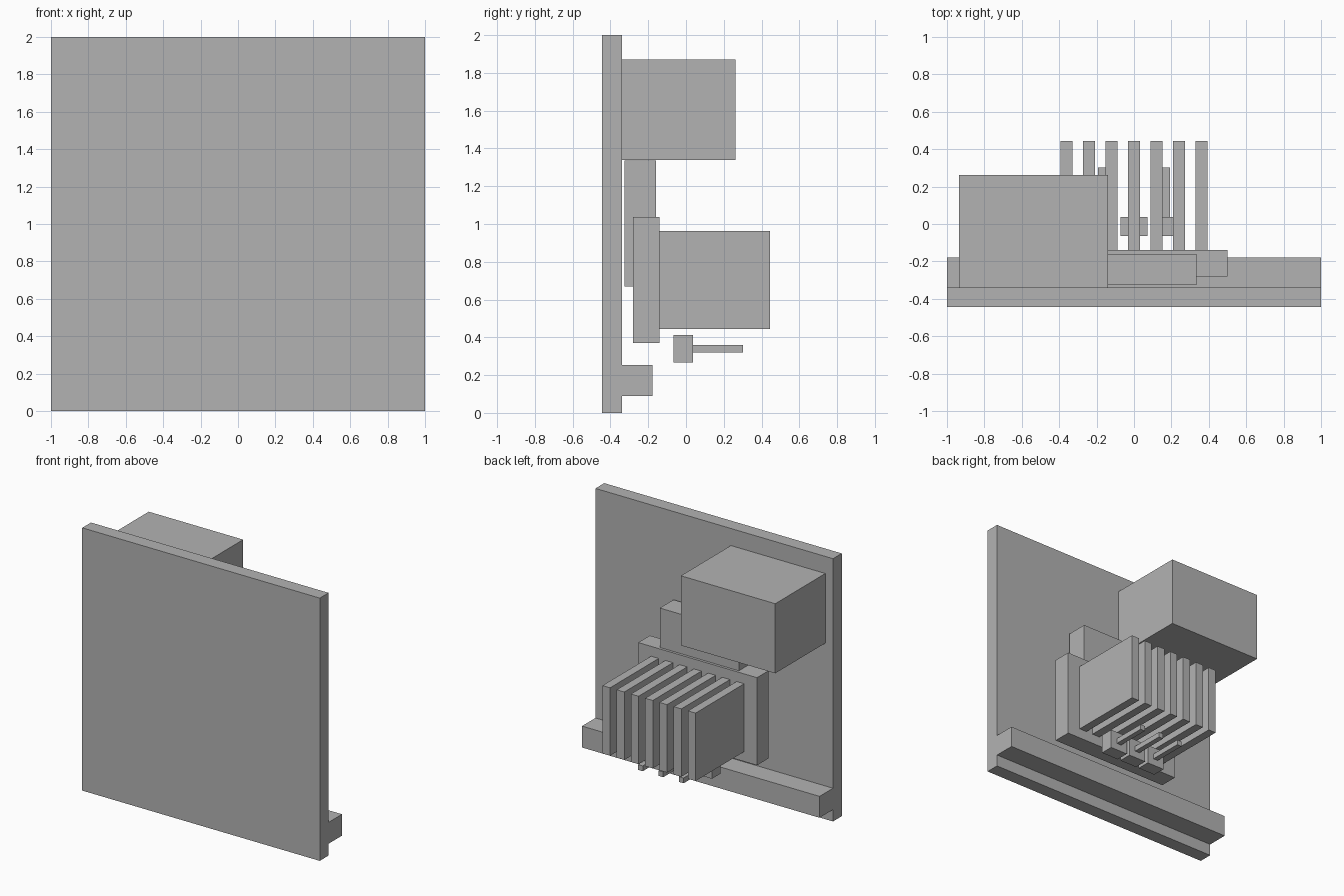
import bpy
import bmesh
from mathutils import Vector

default_cube = bpy.data.objects.get("Cube")
if default_cube:
    bpy.data.objects.remove(default_cube, do_unlink=True)

# One flat grey for the whole assembly
grey = bpy.data.materials.new("plain_grey")
grey.use_nodes = True
GREY = (0.45, 0.45, 0.45, 1.0)
grey.diffuse_color = GREY
for node in grey.node_tree.nodes:
    if node.type == "BSDF_PRINCIPLED":
        node.inputs["Base Color"].default_value = GREY


def box(name, x, y, z):
    """Sharp-edged box from its (min, max) range on each axis."""
    low, high = Vector((x[0], y[0], z[0])), Vector((x[1], y[1], z[1]))
    bm = bmesh.new()
    bmesh.ops.create_cube(bm, size=1)
    bmesh.ops.scale(bm, vec=high - low, verts=bm.verts)
    mesh = bpy.data.meshes.new(name)
    bm.to_mesh(mesh)
    bm.free()
    mesh.materials.append(grey)
    obj = bpy.data.objects.new(name, mesh)
    obj.location = (low + high) / 2
    bpy.context.collection.objects.link(obj)
    return obj


def span(centre, width):
    return (centre - width / 2, centre + width / 2)


# Front panel with the rail along its lower back edge
box("front_panel", (-1, 1), (-0.445, -0.34), (0, 2))
box("bottom_rail", (-1, 1), (-0.34, -0.178), (0.09, 0.253))

# Housing in the upper corner
box("upper_housing", (-0.935, -0.14), (-0.34, 0.262), (1.34, 1.87))

# Chip and the heat sink base that overlaps it
box("chip", (-0.333, 0.333), (-0.325, -0.16), (0.67, 1.337))
box("heat_sink_base", (-0.5, 0.5), (-0.28, -0.14), (0.37, 1.037))

# Heat sink fins
for i in range(7):
    box(f"heat_sink_fin_{i + 1}", span((i - 3) * 0.12, 0.064),
        (-0.14, 0.445), (0.445, 0.962))

# Row of small blocks with a pin behind each
for i in range(3):
    centre = (i - 1) * 0.172
    box(f"pin_block_{i + 1}", span(centre, 0.146), (-0.065, 0.037), (0.267, 0.413))
    box(f"pin_{i + 1}", span(centre, 0.04), (0.037, 0.303), (0.32, 0.36))
